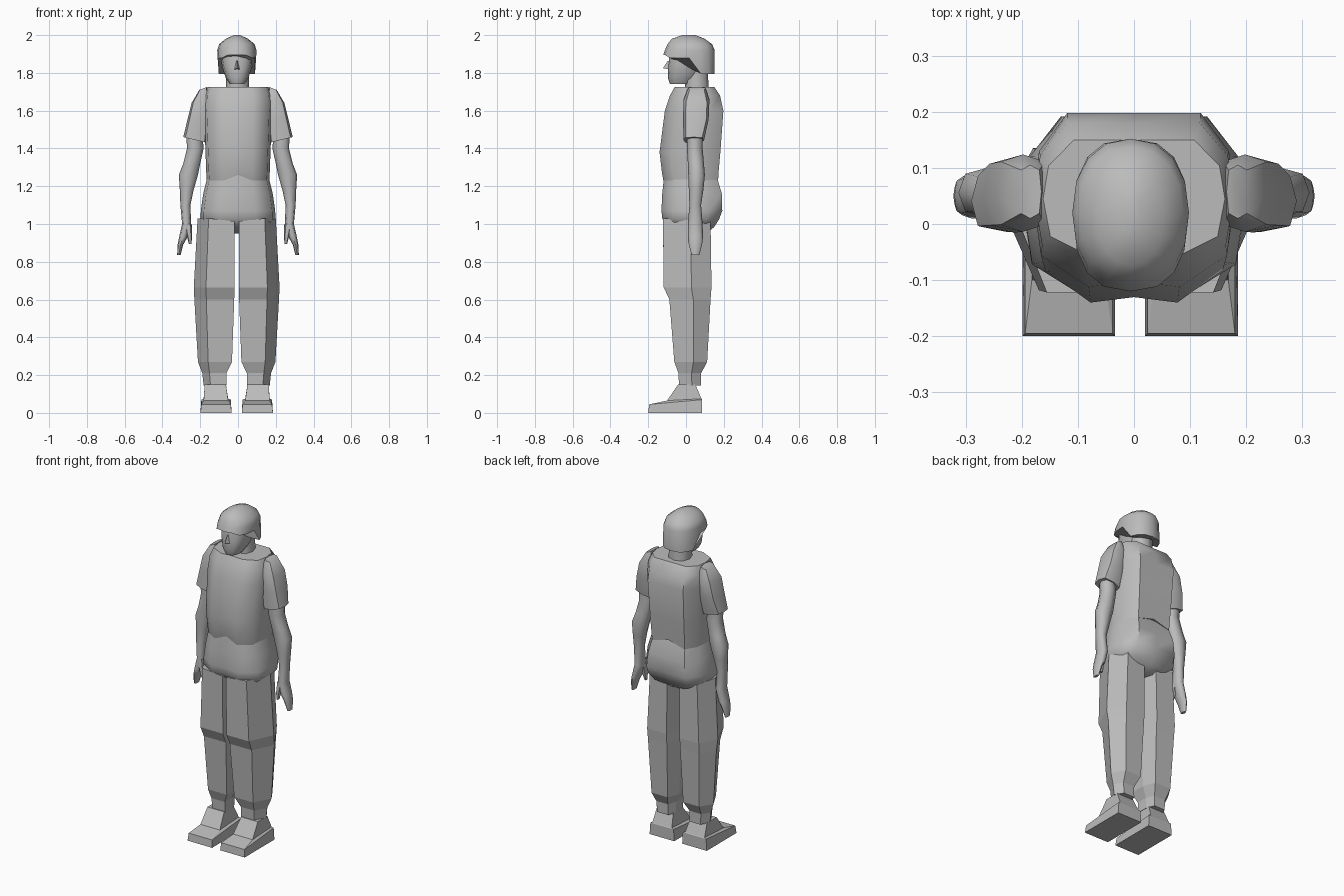
import bpy, bmesh, math

grey = bpy.data.materials.new("plain grey")
grey.diffuse_color = (0.5, 0.5, 0.5, 1)


def loft(name, rings, angle=None, mirror=None):
    """Skin a list of equal-length rings; mirror = x of the mirror plane."""
    for side in ([""] if mirror is None else ["right_", "left_"]):
        bm = bmesh.new()
        vs = []
        for ring in rings:
            vs.append([bm.verts.new((2 * mirror - x if side == "left_" else x, y, z))
                       for x, y, z in ring])
        n = len(vs[0])
        for a, b in zip(vs, vs[1:]):
            for i in range(n):
                j = (i + 1) % n
                bm.faces.new((a[i], a[j], b[j], b[i]))
        bm.faces.new(vs[0])
        bm.faces.new(vs[-1])
        bmesh.ops.recalc_face_normals(bm, faces=bm.faces)
        me = bpy.data.meshes.new(side + name)
        bm.to_mesh(me)
        bm.free()
        me.materials.append(grey)
        ob = bpy.data.objects.new(side + name, me)
        bpy.context.collection.objects.link(ob)
        if angle:
            bpy.ops.object.select_all(action='DESELECT')
            ob.select_set(True)
            bpy.context.view_layer.objects.active = ob
            bpy.ops.object.shade_smooth_by_angle(angle=math.radians(angle))


def oval(x0, x1, y0, y1, z0, z1=None, n=8, p=0.8):
    """Rounded ring filling a box in plan, with z running from z0 at x0 to z1 at x1."""
    z1 = z0 if z1 is None else z1
    pts = []
    for i in range(n):
        t = 2 * math.pi * i / n
        c, s = math.cos(t), math.sin(t)
        c = math.copysign(abs(c) ** p, c) if abs(c) > 1e-6 else 0
        s = math.copysign(abs(s) ** p, s) if abs(s) > 1e-6 else 0
        u, v = (c + 1) / 2, (s + 1) / 2
        pts.append((x0 + (x1 - x0) * u, y0 + (y1 - y0) * v, z0 + (z1 - z0) * u))
    return pts


def body(z, w, front, back, lift=0):
    """Body cross-section; lift raises the middle of the front and back."""
    half = [(0, .03), (.45, 0), (.92, .18), (1, .5), (.94, .78), (.66, 1), (0, 1)]
    full = half + [(-u, v) for u, v in reversed(half[1:-1])]
    return [(u * w, front + (back - front) * v, z + (lift if u == 0 else 0)) for u, v in full]


# Shirt
loft("shirt", [
    body(1.23, .165, -.12, .17, .03), body(1.27, .168, -.127, .172),
    body(1.38, .172, -.14, .182), body(1.60, .18, -.112, .198),
    body(1.68, .178, -.085, .18), body(1.725, .162, -.06, .15)], 50)

# Hips
loft("hips", [
    body(.95, .07, -.02, .11), body(.985, .16, -.09, .15), body(1.025, .198, -.125, .175),
    body(1.07, .197, -.13, .192), body(1.16, .184, -.126, .19), body(1.26, .16, -.115, .16)], 50)


# Trouser legs: flat front and inner sides, angled outer side
def leg(z, inner, outer, front, back, tilt=0):
    w = outer - inner
    mid = front + (back - front) * .58
    return [(inner, front, z), (inner + w * .7, front, z + tilt), (outer, mid, z + tilt),
            (inner + w * .75, back, z), (inner + w * .15, back, z), (inner, mid, z)]


MID = -.007
loft("trouser_leg", [
    leg(.145, .047, .168, -.037, .08), leg(.21, .047, .175, -.04, .08),
    leg(.27, .018, .198, -.062, .112), leg(.6, .006, .217, -.088, .13),
    leg(.665, .005, .22, -.118, .135), leg(1.015, .005, .2, -.122, .13, .015)], mirror=MID)


# Shoes: a rectangular sole rising to the ankle
def shoe(x0, x1, y0, y1, zf, zb):
    return [(x0, y0, zf), (x1, y0, zf), (x1, y1, zb), (x0, y1, zb)]


loft("shoe", [
    shoe(.02, .185, -.2, .085, 0, 0), shoe(.024, .18, -.195, .085, .045, .07),
    shoe(.038, .168, -.1, .082, .065, .075), shoe(.05, .162, -.042, .05, .15, .15)], mirror=MID)

# Sleeves
loft("sleeve", [
    oval(.165, .205, .01, .105, 1.725, 1.71, p=.6),
    oval(.15, .246, -.014, .124, 1.67, 1.64, p=.6),
    oval(.155, .268, -.015, .12, 1.56, 1.55, p=.6),
    oval(.165, .29, -.014, .096, 1.43, 1.46, p=.6)], 45, 0)

# Arms and hands
loft("arm", [
    oval(.19, .275, .005, .09, 1.5), oval(.182, .27, .005, .088, 1.4),
    oval(.2, .29, .01, .095, 1.32), oval(.212, .313, .012, .1, 1.26),
    oval(.235, .308, .015, .092, 1.18), oval(.252, .305, .018, .08, 1.1),
    oval(.248, .296, .01, .088, 1.0), oval(.268, .312, .01, .09, .93),
    oval(.29, .32, .015, .085, .89), oval(.304, .322, .03, .07, .835)], 60, 0)
loft("thumb", [
    oval(.245, .285, .012, .05, 1.0, n=6), oval(.243, .272, .008, .042, .94, n=6),
    oval(.246, .26, .012, .032, .895, n=6)], 60, 0)

# Neck and face
loft("neck", [oval(-.065, .06, -.005, .12, 1.70), oval(-.06, .055, -.005, .115, 1.84)], 60)
loft("face", [
    oval(-.045, .035, -.085, .03, 1.742, n=12), oval(-.066, .056, -.096, .06, 1.775, n=12),
    oval(-.083, .073, -.095, .1, 1.83, n=12), oval(-.09, .08, -.09, .12, 1.87, n=12),
    oval(-.088, .08, -.085, .12, 1.92, n=12)], 50)
loft("nose", [
    [(-.021, -.088, 1.818), (.011, -.088, 1.818), (-.005, -.122, 1.825)],
    [(-.009, -.088, 1.865), (-.001, -.088, 1.865), (-.005, -.097, 1.863)]])


# Hair cap: brim high over the face and low behind the ears
def hem(ring):
    return [(x, y, 1.895 - .015 * (abs(x) > .06) if y < .02 else 1.845 if y < .05 else 1.795)
            for x, y, z in ring]


loft("hair_cap", [
    hem(oval(-.108, .096, -.12, .152, 1.85, n=16)),
    oval(-.11, .098, -.112, .152, 1.92, n=16, p=.9),
    oval(-.1, .088, -.098, .138, 1.952, n=16, p=.95),
    oval(-.066, .054, -.075, .1, 1.98, n=16, p=1),
    oval(-.022, .012, -.02, .05, 2.0, n=16, p=1)], 60)
